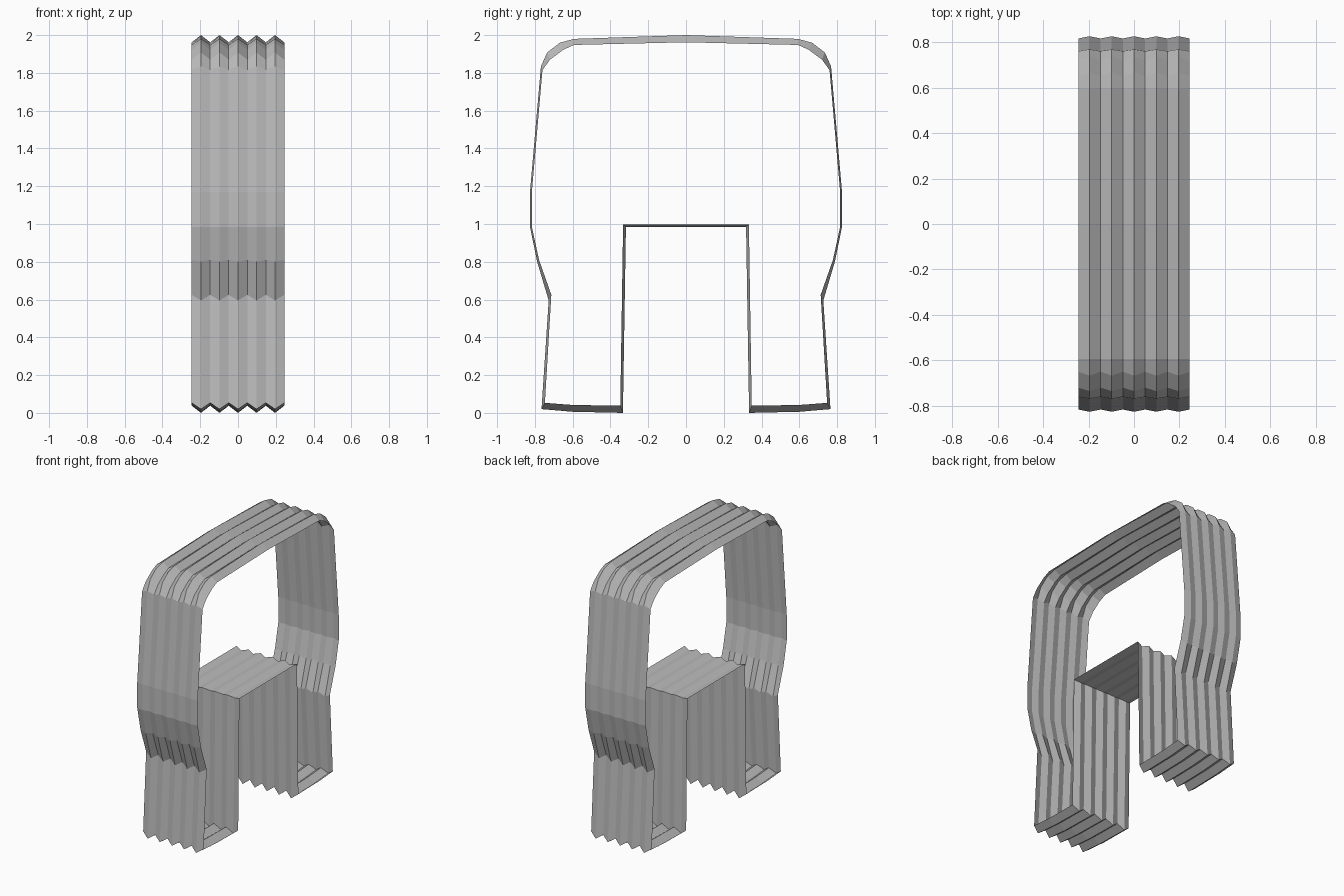
import bpy
import bmesh

cube = bpy.data.objects.get("Cube")
if cube:
    bpy.data.objects.remove(cube, do_unlink=True)

grey = bpy.data.materials.new("neutral grey")
grey.use_nodes = True
colour = (0.5, 0.5, 0.5, 1)
grey.diffuse_color = colour
grey.node_tree.nodes["Principled BSDF"].inputs["Base Color"].default_value = colour

# Half outlines (y, z) from the roof centre round to the tunnel roof
RIDGE = [(0, 2.0), (0.593, 1.98), (0.667, 1.96), (0.735, 1.908), (0.768, 1.835),
         (0.826, 1.17), (0.826, 0.985), (0.788, 0.8), (0.727, 0.595),
         (0.765, 0.02), (0.6, 0.006), (0.334, 0), (0.318, 0.985)]
VALLEY = [(0, 1.962), (0.593, 1.948), (0.65, 1.922), (0.72, 1.87), (0.76, 1.815),
          (0.816, 1.17), (0.816, 0.985), (0.778, 0.81), (0.713, 0.625),
          (0.747, 0.053), (0.6, 0.042), (0.348, 0.038), (0.333, 0.998)]
PLEATS = 5
HALF_WIDTH = 0.245


def full_outline(half):
    """Mirror a half outline into a closed loop."""
    return half + [(-y, z) for y, z in reversed(half[1:])]


# Pleated sleeve: alternate valley and ridge loops, open at both ends
bm = bmesh.new()
loops = []
for i in range(2 * PLEATS + 1):
    x = HALF_WIDTH * (i / PLEATS - 1)
    outline = full_outline(RIDGE if i % 2 else VALLEY)
    loops.append([bm.verts.new((x, y, z)) for y, z in outline])
for a, b in zip(loops, loops[1:]):
    for j in range(len(a)):
        k = (j + 1) % len(a)
        bm.faces.new((a[j], a[k], b[k], b[j]))
bmesh.ops.recalc_face_normals(bm, faces=bm.faces)

# Make the roof face outwards
bm.faces.ensure_lookup_table()
roof = max(bm.faces, key=lambda f: f.calc_center_median().z)
if roof.normal.z < 0:
    bmesh.ops.reverse_faces(bm, faces=bm.faces)

mesh = bpy.data.meshes.new("pleated_bellows")
bm.to_mesh(mesh)
bm.free()
mesh.materials.append(grey)
bellows = bpy.data.objects.new("pleated_bellows", mesh)
bpy.context.collection.objects.link(bellows)
